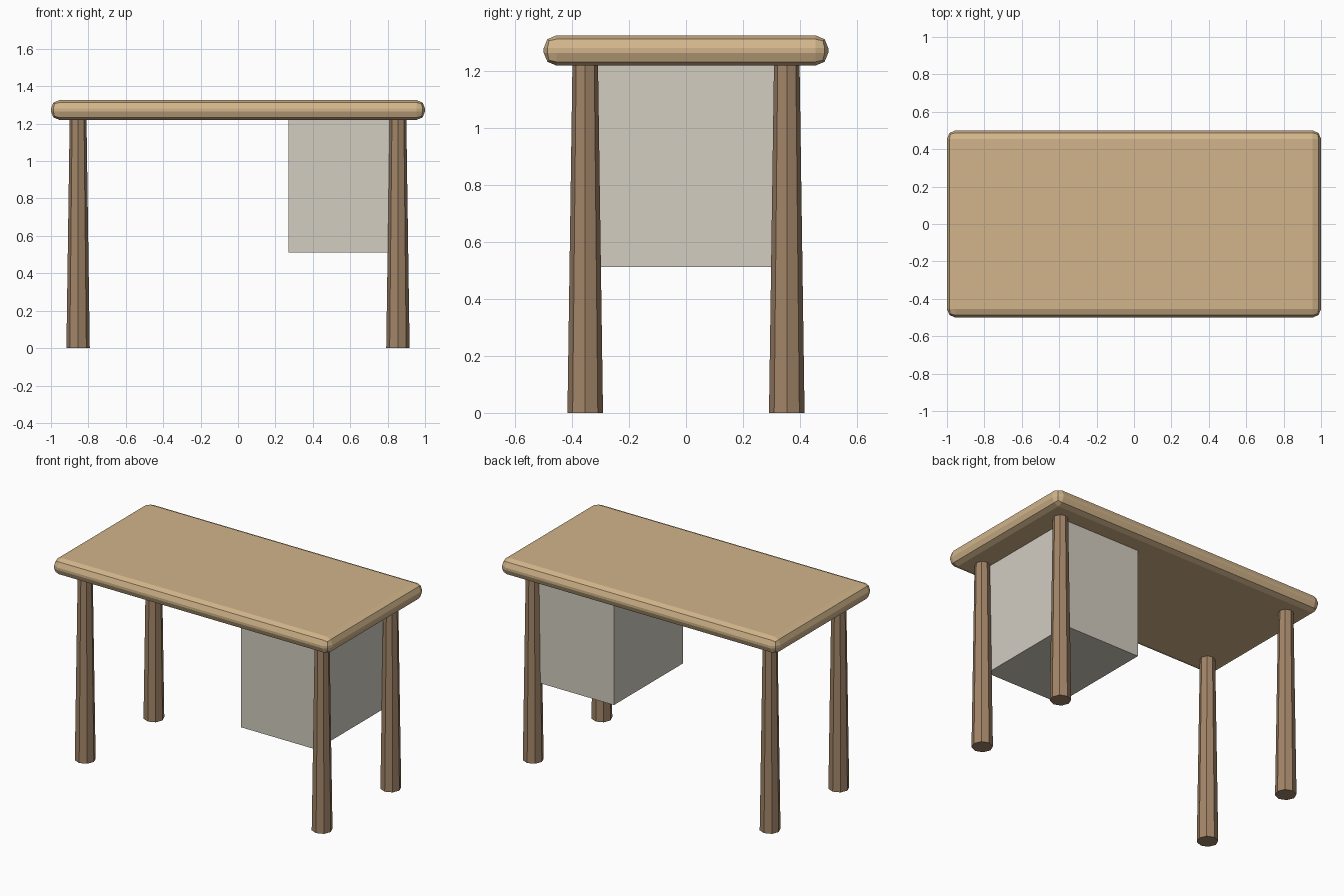
import bpy

cube = bpy.data.objects.get("Cube")
if cube:
    bpy.data.objects.remove(cube, do_unlink=True)


def material(name, *rgb):
    """Flat material from 0-255 display values, stored as linear."""
    linear = [((c / 255 + 0.055) / 1.055) ** 2.4 for c in rgb] + [1.0]
    mat = bpy.data.materials.new(name)
    mat.use_nodes = True
    mat.diffuse_color = linear
    mat.node_tree.nodes["Principled BSDF"].inputs["Base Color"].default_value = linear
    return mat


def finish(name, mat):
    obj = bpy.context.object
    obj.name = name
    obj.data.materials.append(mat)
    return obj


def box(name, mat, low, high):
    centre = [(a + b) / 2 for a, b in zip(low, high)]
    bpy.ops.mesh.primitive_cube_add(size=1, location=centre)
    obj = finish(name, mat)
    obj.scale = [b - a for a, b in zip(low, high)]
    bpy.ops.object.transform_apply(location=False, rotation=False, scale=True)
    return obj


tan_wood = material("tan wood", 210, 181, 139)
brown_wood = material("brown wood", 161, 132, 104)
warm_grey = material("warm grey", 210, 205, 193)

UNDERSIDE, TOP = 1.22, 1.326

# Desktop slab with rounded edges
desktop = box("desktop", tan_wood, (-1, -0.5, UNDERSIDE), (1, 0.5, TOP))
bevel = desktop.modifiers.new("rounded edges", "BEVEL")
bevel.width = 0.045
bevel.segments = 2

# Drawer cabinet hung under the left end
box("drawer_cabinet", warm_grey, (0.27, -0.357, 0.512), (0.815, 0.357, UNDERSIDE))

# Four tapered octagonal legs
for side, x in (("left", 0.855), ("right", -0.855)):
    for end, y in (("front", -0.354), ("back", 0.354)):
        bpy.ops.mesh.primitive_cone_add(
            vertices=8, radius1=0.0625, radius2=0.045, depth=UNDERSIDE,
            location=(x, y, UNDERSIDE / 2))
        finish(f"{end}_{side}_leg", brown_wood)
